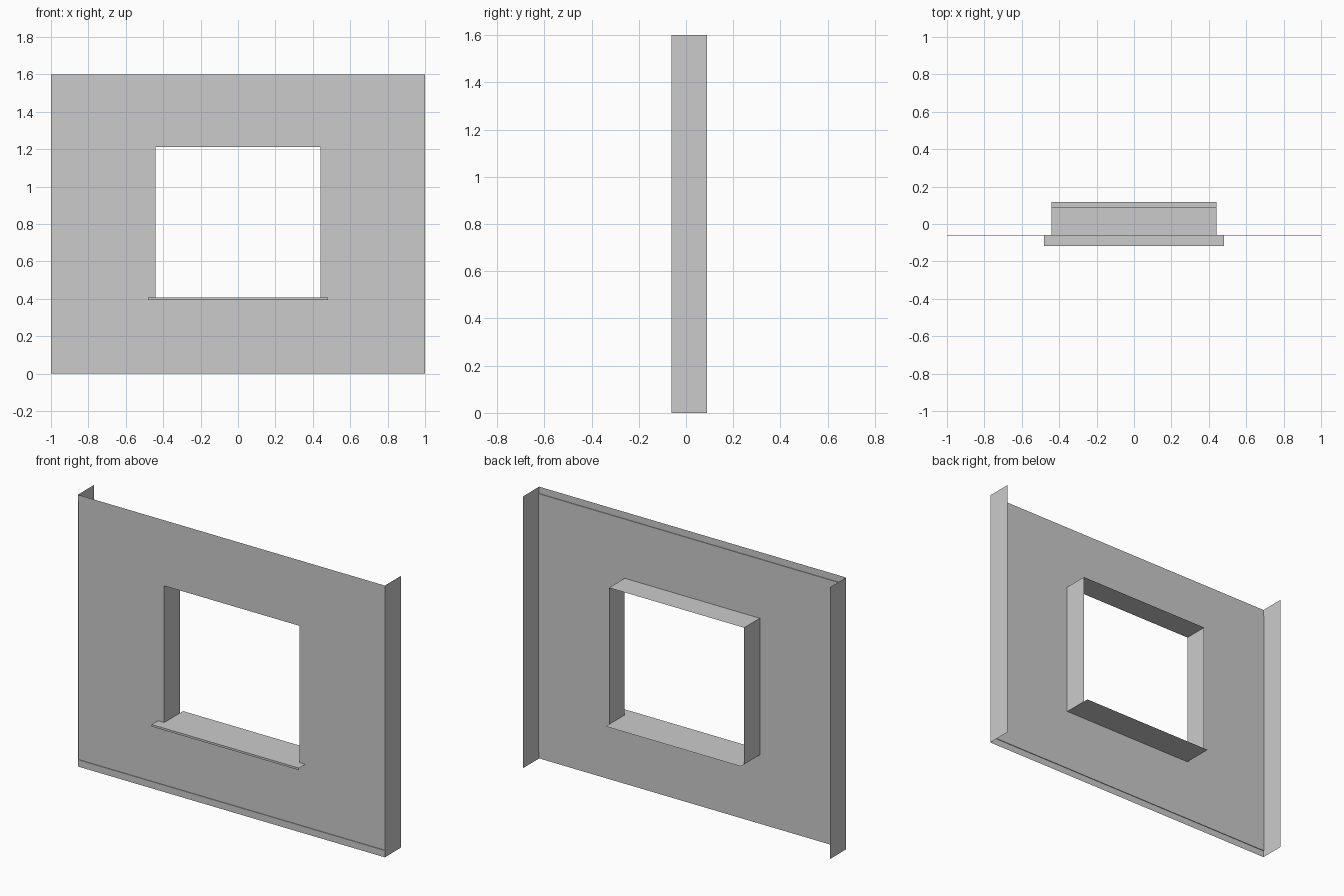
import bpy, bmesh

if "Cube" in bpy.data.objects:
    bpy.data.objects.remove(bpy.data.objects["Cube"])

W, H = 1.0, 1.6                    # half width, height
FRONT, LIP, BACK = -0.058, -0.062, 0.088
SILL_F, SILL_B = -0.117, 0.118
OX, OZ0, OZ1 = 0.44, 0.407, 1.212  # opening


def sheet(name, quads):
    """Thin folded sheet made from quads, welded at shared corners."""
    bm = bmesh.new()
    for q in quads:
        bm.faces.new([bm.verts.new(p) for p in q])
    bmesh.ops.remove_doubles(bm, verts=bm.verts, dist=1e-5)
    bmesh.ops.recalc_face_normals(bm, faces=bm.faces)
    me = bpy.data.meshes.new(name)
    bm.to_mesh(me)
    bm.free()
    ob = bpy.data.objects.new(name, me)
    bpy.context.collection.objects.link(ob)
    return ob


def folded(name, half, profile):
    """Sweep a (y, z) profile along x."""
    return sheet(name, [[(-half, *a), (half, *a), (half, *b), (-half, *b)]
                        for a, b in zip(profile, profile[1:])])


def panel(x0, x1, z0, z1):
    return [(x0, FRONT, z0), (x1, FRONT, z0), (x1, FRONT, z1), (x0, FRONT, z1)]


# front panel as four strips around the opening
zb, zt = 0.04, H - 0.04
sheet("wall_panel", [
    panel(-W, -OX, zb, OZ0), panel(-OX, OX, zb, OZ0), panel(OX, W, zb, OZ0),
    panel(-W, -OX, OZ0, OZ1), panel(OX, W, OZ0, OZ1),
    panel(-W, -OX, OZ1, zt), panel(-OX, OX, OZ1, zt), panel(OX, W, OZ1, zt)])

# stepped lips along the bottom and top edges
folded("bottom_lip", W, [(LIP, 0), (LIP, zb), (FRONT, zb)])
folded("top_lip", W, [(FRONT, zt), (LIP, zt), (LIP, H)])

# side flanges and window jambs
for side, s in (("left", -1), ("right", 1)):
    for name, x, y, z0, z1 in (("flange", W, LIP, 0, H), ("jamb", OX, FRONT, OZ0, OZ1)):
        sheet(f"{side}_{name}", [[(s * x, y, z0), (s * x, BACK, z0),
                                  (s * x, BACK, z1), (s * x, y, z1)]])

# window head, inner sill, and wider outer sill with drip edge
folded("window_head", OX, [(FRONT, OZ1), (BACK, OZ1)])
folded("inner_sill", OX, [(FRONT, OZ0), (SILL_B, OZ0)])
folded("outer_sill", 0.48, [(FRONT, OZ0), (SILL_F, OZ0), (SILL_F, 0.395)])
